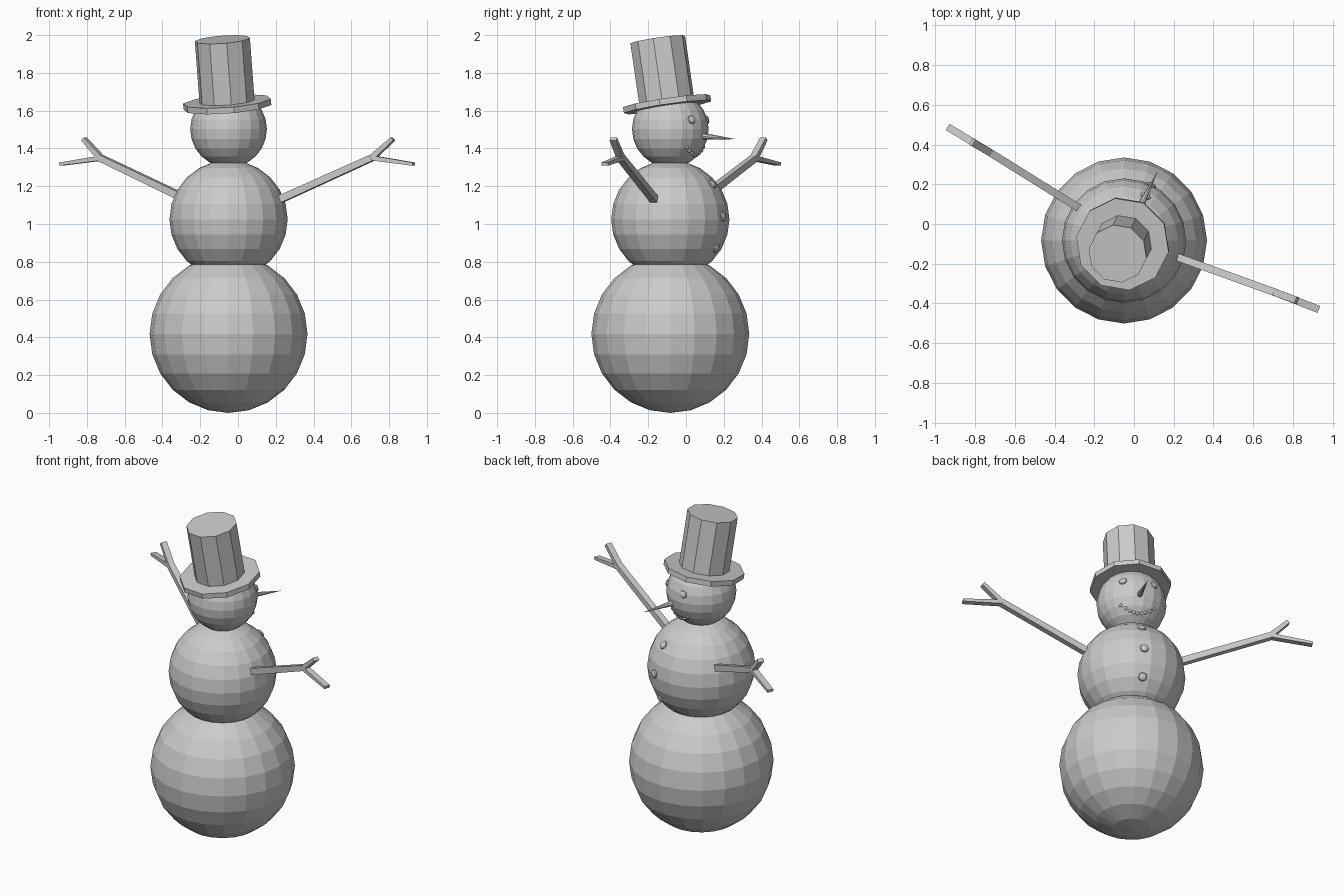
import bpy
import math
from mathutils import Vector

cube = bpy.data.objects.get("Cube")
if cube:
    bpy.data.objects.remove(cube)

grey = bpy.data.materials.new("plain_grey")
grey.use_nodes = True
grey.diffuse_color = (0.6, 0.6, 0.6, 1)
grey.node_tree.nodes["Principled BSDF"].inputs["Base Color"].default_value = (0.6, 0.6, 0.6, 1)

CENTRE = Vector((-0.05, -0.083, 0))
FACING = math.radians(64)  # heading of the face


def finish(name):
    ob = bpy.context.object
    ob.name = name
    ob.data.materials.append(grey)
    return ob


def ball(name, z, radius):
    bpy.ops.mesh.primitive_uv_sphere_add(segments=20, ring_count=12, radius=radius,
                                         location=CENTRE + Vector((0, 0, z)))
    finish(name)


def around(z, radius, dz, turn):
    """Point and outward direction on a ball, dz above its middle, turned from the face."""
    flat = math.sqrt(radius ** 2 - dz ** 2)
    a = FACING + turn
    offset = Vector((flat * math.cos(a), flat * math.sin(a), dz))
    return CENTRE + Vector((0, 0, z)) + offset, offset.normalized()


def pebble(name, spot, size, depth):
    point, out = spot
    bpy.ops.mesh.primitive_uv_sphere_add(segments=8, ring_count=6, radius=size, location=point)
    ob = finish(name)
    ob.scale = (1, 1, depth)
    ob.rotation_euler = out.to_track_quat('Z', 'Y').to_euler()


def tapered(name, start, end, r1, r2, sides):
    start, end = Vector(start), Vector(end)
    axis = end - start
    bpy.ops.mesh.primitive_cone_add(vertices=sides, radius1=r1, radius2=r2,
                                    depth=axis.length, location=(start + end) / 2)
    ob = finish(name)
    ob.rotation_euler = axis.to_track_quat('Z', 'Y').to_euler()


def stick(name, start, end, width, h1, h2):
    """Square-cut twig whose height tapers from h1 to h2."""
    start, end = Vector(start), Vector(end)
    axis = (end - start).normalized()
    side = axis.cross(Vector((0, 0, 1))).normalized()
    up = side.cross(axis)
    verts = [p + side * sx * width / 2 + up * sz * h / 2
             for p, h in ((start, h1), (end, h2))
             for sx, sz in ((-1, -1), (1, -1), (1, 1), (-1, 1))]
    faces = [(3, 2, 1, 0), (4, 5, 6, 7)]
    faces += [(i, (i + 1) % 4, (i + 1) % 4 + 4, i + 4) for i in range(4)]
    mesh = bpy.data.meshes.new(name)
    mesh.from_pydata(verts, [], faces)
    ob = bpy.data.objects.new(name, mesh)
    bpy.context.collection.objects.link(ob)
    mesh.materials.append(grey)


# Three snowballs
ball("lower_body", 0.418, 0.418)
ball("upper_body", 1.025, 0.313)
ball("head", 1.502, 0.203)

# Eyes, mouth pebbles and buttons
for label, s in (("left", -1), ("right", 1)):
    pebble(label + "_eye", around(1.502, 0.2, 0.05, s * math.radians(28.5)), 0.024, 0.5)
for i in range(9):
    t = (i - 4) / 4
    spot = around(1.502, 0.201, -0.138 + 0.042 * t * t, t * math.radians(35))
    pebble("mouth_pebble", spot, 0.011, 0.8)
for dz in (0.185, 0.015, -0.153):
    pebble("button", around(1.025, 0.31, dz, 0), 0.027, 0.5)

# Carrot nose
tapered("nose", (0.025, 0.075, 1.466), (0.12, 0.268, 1.449), 0.019, 0.0, 8)

# Tilted top hat
tilt = Vector((-0.075, -0.145, 1)).normalized()
brim = Vector((-0.057, -0.1, 1.634))
tapered("hat_brim", brim - tilt * 0.016, brim + tilt * 0.016, 0.236, 0.236, 10)
tapered("hat_crown", brim, brim + tilt * 0.347, 0.148, 0.148, 10)

# Twig arms: start, fork, upper twig tip, outer twig tip
arms = {
    "right_arm": ((-0.26, 0.07, 1.125), (-0.725, 0.36, 1.348),
                  (-0.815, 0.412, 1.45), (-0.937, 0.488, 1.317)),
    "left_arm": ((0.222, -0.168, 1.13), (0.709, -0.344, 1.35),
                 (0.82, -0.385, 1.45), (0.93, -0.43, 1.317)),
}
for label, (start, fork, upper, outer) in arms.items():
    stick(label, start, fork, 0.038, 0.04, 0.034)
    stick(label + "_upper_twig", fork, upper, 0.037, 0.03, 0.022)
    stick(label + "_outer_twig", fork, outer, 0.037, 0.026, 0.017)
